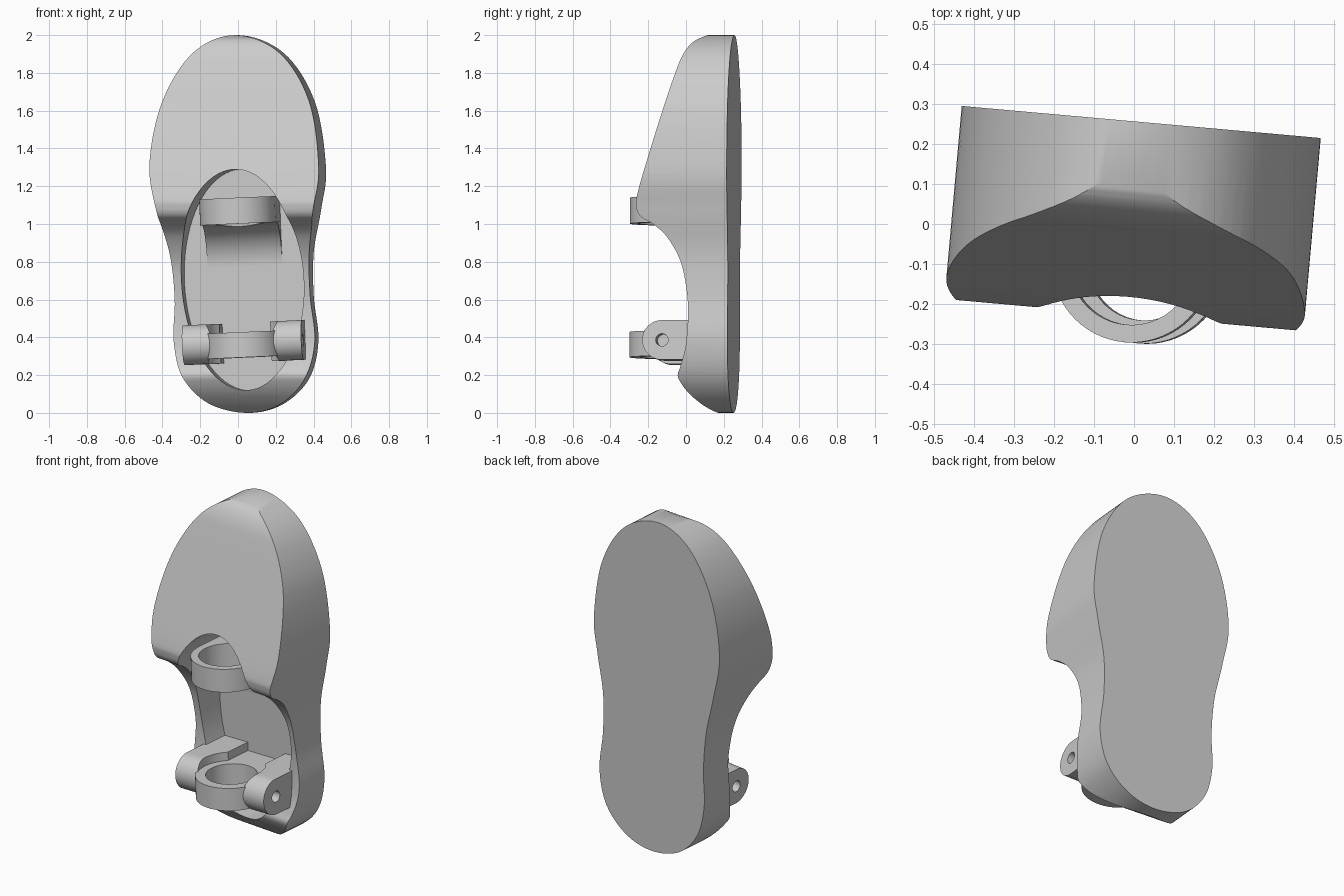
import bpy, bmesh
from math import sin, cos, pi, radians
from mathutils import Matrix, Vector

if "Cube" in bpy.data.objects:
    bpy.data.objects.remove(bpy.data.objects["Cube"])

# Whole part is turned slightly about z; fittings are also tilted in the sole plane
PLACE = Matrix.Translation((0.0175, 0.255, 0)) @ Matrix.Rotation(radians(-5.1), 4, 'Z')
FIT = PLACE @ Matrix.Translation((0.027, 0, 0.705)) @ Matrix.Rotation(-0.045, 4, 'Y')


def spline(pts, closed, n=8):
    """Catmull-Rom curve through 2D points."""
    p = [Vector(q) for q in pts]
    count = len(p)
    out = []
    for i in range(count if closed else count - 1):
        if closed:
            a, b, c, d = (p[(i + k) % count] for k in (-1, 0, 1, 2))
        else:
            a, b, c, d = (p[min(max(i + k, 0), count - 1)] for k in (-1, 0, 1, 2))
        for s in range(n):
            t = s / n
            out.append(0.5 * (2 * b + (c - a) * t + (2 * a - 5 * b + 4 * c - d) * t * t
                              + (3 * b - a - 3 * c + d) * t ** 3))
    if not closed:
        out.append(p[-1])
    return [tuple(q) for q in out]


def arc(cx, cy, rx, ry, a0, a1, n):
    return [(cx + rx * cos(a0 + (a1 - a0) * i / n), cy + ry * sin(a0 + (a1 - a0) * i / n))
            for i in range(n + 1)]


def prism(name, pts, axis, lo, hi, matrix):
    """Extrude a 2D profile along one axis."""
    def at(p, h):
        return {'x': (h, p[0], p[1]), 'y': (p[0], h, p[1]), 'z': (p[0], p[1], h)}[axis]
    bm = bmesh.new()
    a = [bm.verts.new(at(p, lo)) for p in pts]
    b = [bm.verts.new(at(p, hi)) for p in pts]
    bm.faces.new(a)
    bm.faces.new(b)
    for i in range(len(pts)):
        j = (i + 1) % len(pts)
        bm.faces.new((a[i], a[j], b[j], b[i]))
    bmesh.ops.transform(bm, matrix=matrix, verts=bm.verts)
    bmesh.ops.recalc_face_normals(bm, faces=bm.faces)
    me = bpy.data.meshes.new(name)
    bm.to_mesh(me)
    bm.free()
    ob = bpy.data.objects.new(name, me)
    bpy.context.collection.objects.link(ob)
    return ob


def combine(ob, other, op):
    """Apply a boolean and remove the helper."""
    m = ob.modifiers.new("cut", 'BOOLEAN')
    m.operation, m.solver, m.object = op, 'EXACT', other
    dg = bpy.context.evaluated_depsgraph_get()
    dg.update()
    me = bpy.data.meshes.new_from_object(ob.evaluated_get(dg))
    ob.modifiers.clear()
    ob.data = me
    bpy.data.objects.remove(other)


def circle(cx, cy, r, n=48):
    return arc(cx, cy, r, r, 0, 2 * pi, n)[:-1]


# Shoe body: sole outline crossed with side profile
outline = spline([(-.02, 2.0), (.225, 1.906), (.39, 1.65), (.45, 1.3), (.425, 1.08),
                  (.385, .85), (.385, .62), (.41, .38), (.36, .18), (.22, .045), (.035, 0),
                  (-.16, .05), (-.29, .19), (-.34, .38), (-.335, .6), (-.355, .83),
                  (-.405, 1.05), (-.45, 1.32), (-.39, 1.65), (-.235, 1.906)], True)
side = spline([(-.14, 2.0), (-.205, 1.965), (-.25, 1.9), (-.285, 1.8), (-.345, 1.6),
               (-.405, 1.4), (-.475, 1.16), (-.482, 1.09), (-.46, 1.04), (-.395, 1.0),
               (-.32, .93), (-.25, .8), (-.217, .64), (-.21, .5), (-.222, .35),
               (-.25, .25), (-.267, .2), (-.25, .155), (-.21, .1), (-.145, .04),
               (-.08, 0)], False, 6)
side += [(-.08, -.1), (.1, -.1), (.1, 2.1), (-.14, 2.1)]
body = prism("shoe_body", outline, 'y', -.7, 0, PLACE)
combine(body, prism("side_cutter", side, 'x', -.8, .8, PLACE), 'INTERSECT')

# Oval pocket
oval = arc(0, 0, .325, .585, 0, 2 * pi, 72)[:-1]
combine(body, prism("pocket_cutter", oval, 'y', -.9, -.05, FIT), 'DIFFERENCE')

# Ring collars: rounded blocks standing out of the pocket floor
V = -.352


def collar(name, zc, half):
    pts = arc(0, V, .2, .2, pi, 2 * pi, 32) + [(.2, -.04), (-.2, -.04)]
    return prism(name, pts, 'z', zc - half, zc + half, FIT)


upper = collar("upper_collar", .365, .069)
z0 = .365 - .069
fillet = arc(-.27, z0 - .22, .22, .22, pi / 2, 0, 16) + [(-.04, z0 - .22), (-.04, z0 + .03), (-.27, z0 + .03)]
combine(upper, prism("fillet", fillet, 'x', -.199, .199, FIT), 'UNION')
combine(upper, prism("bore", circle(0, V, .156), 'z', -.2, .8, FIT), 'DIFFERENCE')

lower = collar("lower_collar", -.345, .067)
combine(lower, prism("bore", circle(0, V, .142), 'z', -.8, .2, FIT), 'DIFFERENCE')

# Hinge lugs with pin holes, trimmed clear of the bore
parts = [body, upper, lower]
for s, label in ((-1, "left"), (1, "right")):
    zc = -.333
    pts = arc(V, zc, .105, .105, pi / 2, 3 * pi / 2, 24) + [(-.04, zc - .105), (-.04, zc + .105)]
    lug = prism(label + "_lug", pts, 'x', min(s * .135, s * .317), max(s * .135, s * .317), FIT)
    combine(lug, prism("pin_cutter", circle(V, zc, .033, 32), 'x', s * .203, s * .6, FIT), 'DIFFERENCE')
    combine(lug, prism("bore", circle(0, V, .19), 'z', -.8, .2, FIT), 'DIFFERENCE')
    parts.append(lug)

# Smooth shading with sharp edges kept
bpy.ops.object.select_all(action='DESELECT')
for ob in parts:
    ob.select_set(True)
bpy.context.view_layer.objects.active = body
bpy.ops.object.shade_smooth_by_angle(angle=radians(30))
